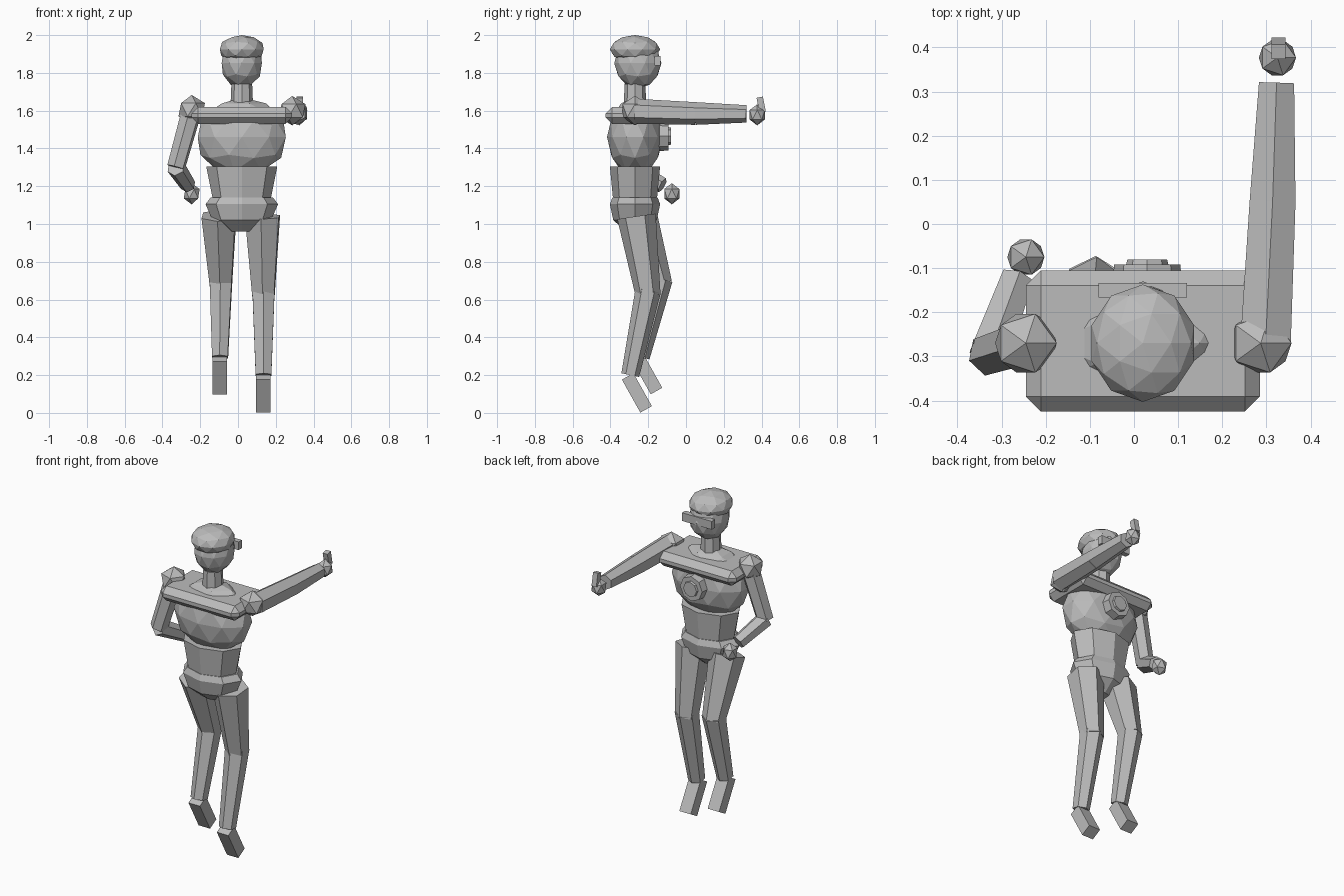
import bpy, bmesh, math
from mathutils import Vector, Matrix

if "Cube" in bpy.data.objects:
    bpy.data.objects.remove(bpy.data.objects["Cube"])

grey = bpy.data.materials.new("plain grey")
grey.diffuse_color = (0.5, 0.5, 0.5, 1)
grey.use_nodes = True
grey.node_tree.nodes["Principled BSDF"].inputs["Base Color"].default_value = grey.diffuse_color
CX, CY = 0.02, -0.27  # body axis


def finish(name, bm):
    bmesh.ops.recalc_face_normals(bm, faces=bm.faces)
    mesh = bpy.data.meshes.new(name)
    bm.to_mesh(mesh)
    bm.free()
    mesh.materials.append(grey)
    ob = bpy.data.objects.new(name, mesh)
    bpy.context.collection.objects.link(ob)
    return ob


def ball(name, loc, radii, subdiv):
    bm = bmesh.new()
    m = Matrix.Translation(loc) @ Matrix.Diagonal((*radii, 1))
    bmesh.ops.create_icosphere(bm, subdivisions=subdiv, radius=1, matrix=m)
    return finish(name, bm)


def limb(name, a, b, ra, rb, sides=6):
    a, b = Vector(a), Vector(b)
    d = b - a
    m = Matrix.Translation((a + b) / 2) @ d.to_track_quat('Z', 'Y').to_matrix().to_4x4()
    bm = bmesh.new()
    bmesh.ops.create_cone(bm, cap_ends=True, segments=sides, radius1=ra, radius2=rb,
                          depth=d.length, matrix=m)
    return finish(name, bm)


def box(name, loc, size, tilt=0, bevel=0):
    bm = bmesh.new()
    bmesh.ops.create_cube(bm, size=1, matrix=Matrix.Diagonal((*size, 1)))
    if bevel:
        bmesh.ops.bevel(bm, geom=bm.edges[:], offset=bevel, segments=1, affect='EDGES')
    bm.transform(Matrix.Translation(loc) @ Matrix.Rotation(tilt, 4, 'X'))
    return finish(name, bm)


def rings(name, profile, sides=8):
    """Stacked oval rings of (z, half width, half depth)."""
    bm = bmesh.new()
    loops = []
    for z, rx, ry in profile:
        angles = [2 * math.pi * i / sides for i in range(sides)]
        loops.append([bm.verts.new((CX + rx * math.cos(t), CY + ry * math.sin(t), z)) for t in angles])
    for lo, hi in zip(loops, loops[1:]):
        for i in range(sides):
            j = (i + 1) % sides
            bm.faces.new((lo[i], lo[j], hi[j], hi[i]))
    bm.faces.new(loops[0])
    bm.faces.new(loops[-1])
    return finish(name, bm)


# Head, cap, visor and neck
ball("head", (CX, -0.255, 1.852), (0.112, 0.125, 0.135), 2)
ball("cap", (CX, CY, 1.925), (0.122, 0.133, 0.075), 2)
box("visor", (CX, -0.15, 1.865), (0.2, 0.032, 0.05))
limb("neck", (CX, CY, 1.62), (CX, CY, 1.74), 0.06, 0.055, 8)

# Torso
ball("chest", (CX, CY, 1.46), (0.245, 0.148, 0.21), 2)
box("shoulder_plate", (CX, -0.265, 1.575), (0.53, 0.32, 0.09), bevel=0.034)
rings("waist", [(1.14, 0.155, 0.117), (1.305, 0.188, 0.133)])
rings("pelvis", [(0.96, 0.065, 0.045), (1.02, 0.155, 0.115), (1.105, 0.192, 0.133), (1.14, 0.165, 0.12)])

# Round chest badge
limb("badge", (CX + 0.01, -0.15, 1.465), (CX + 0.01, -0.092, 1.465), 0.08, 0.075, 8)
limb("badge_centre", (CX + 0.01, -0.1, 1.465), (CX + 0.01, -0.08, 1.465), 0.05, 0.045, 8)

# Legs and feet
for side, hip, knee, ankle, foot in (
        ("right", (0.13, -0.262, 1.04), (0.135, -0.2, 0.62), (0.135, -0.295, 0.2), (0.133, -0.26, 0.106)),
        ("left", (-0.1, -0.255, 1.045), (-0.09, -0.138, 0.68), (-0.095, -0.24, 0.295), (-0.097, -0.205, 0.203))):
    limb(side + "_thigh", hip, knee, 0.103, 0.066)
    limb(side + "_shin", Vector(knee) + Vector((0, 0, 0.03)), ankle, 0.068, 0.048)
    box(side + "_foot", foot, (0.077, 0.07, 0.2), tilt=0.51)

# Arms and hands: right one reaches forward, left one rests by the hip
for side, shoulder, start, elbow, wrist, hand, r in (
        ("right", (0.287, CY, 1.6), (0.298, CY, 1.597), (0.314, 0.05, 1.585), (0.323, 0.32, 1.583),
         (0.325, 0.377, 1.578), (0.066, 0.06, 0.046)),
        ("left", (-0.245, CY, 1.605), (-0.25, CY, 1.58), (-0.328, -0.295, 1.3), (-0.265, -0.125, 1.205),
         (-0.245, -0.075, 1.16), (0.055, 0.05, 0.042))):
    ball(side + "_shoulder", shoulder, (0.078, 0.078, 0.078), 1)
    limb(side + "_upper_arm", start, elbow, r[0], r[1])
    limb(side + "_forearm", elbow, wrist, r[1], r[2])
    ball(side + "_hand", hand, (0.047, 0.047, 0.056), 1)
box("thumb", (0.327, 0.398, 1.632), (0.032, 0.034, 0.08), tilt=0.2)
